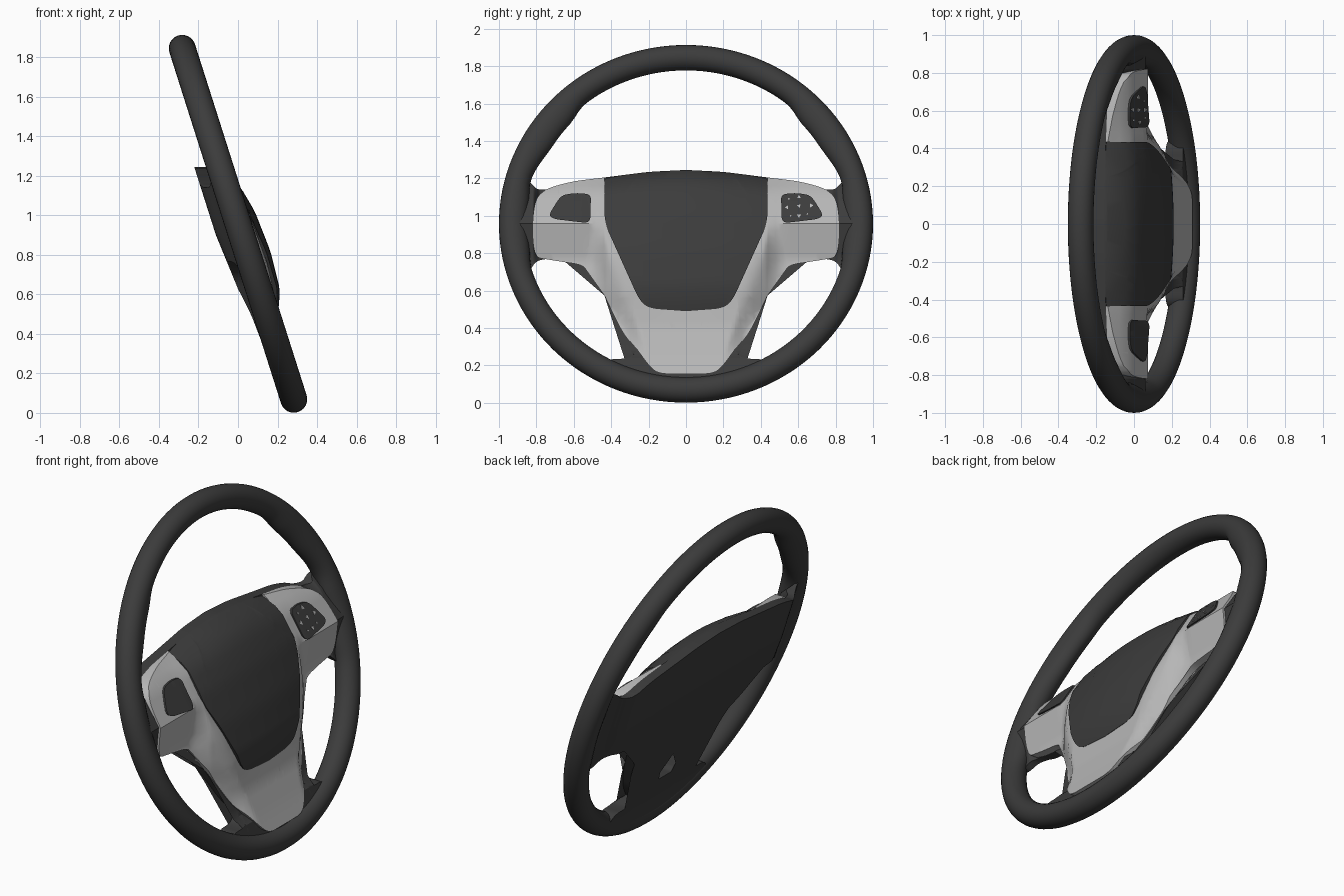
import bpy, bmesh, math
from mathutils import Vector

if "Cube" in bpy.data.objects:
    bpy.data.objects.remove(bpy.data.objects["Cube"])

TILT, MID = 0.318, 0.957          # lean of the wheel plane, height of its centre


def material(name, v):
    m = bpy.data.materials.new(name)
    m.diffuse_color = (v, v, v, 1)
    m.use_nodes = True
    m.node_tree.nodes["Principled BSDF"].inputs["Base Color"].default_value = m.diffuse_color
    return m


DARK, SILVER, ICON = material("dark", 0.045), material("silver", 0.47), material("icon", 0.5)


def interp(x, *pts):
    pts = sorted(pts)
    if x <= pts[0][0]:
        return pts[0][1]
    for (a, u), (b, v) in zip(pts, pts[1:]):
        if x <= b:
            return u + (v - u) * (x - a) / (b - a)
    return pts[-1][1]


def step(x, a, b):
    t = min(1, max(0, (x - a) / (b - a)))
    return t * t * (3 - 2 * t)


def rounded(pts, cut=0.03):
    """Corner-cut an open path, keeping its ends."""
    for _ in range(3):
        out = [pts[0]]
        for i in range(len(pts) - 1):
            a, b = Vector(pts[i]), Vector(pts[i + 1])
            t = min(0.25, cut / max((b - a).length, 1e-6))
            if i > 0:
                out.append(tuple(a.lerp(b, t)))
            if i < len(pts) - 2:
                out.append(tuple(a.lerp(b, 1 - t)))
        pts, cut = out + [pts[-1]], cut * 0.4
    return pts


def finish(name, bm, mat, mirror=False, angle=30):
    bmesh.ops.recalc_face_normals(bm, faces=bm.faces)
    me = bpy.data.meshes.new(name)
    bm.to_mesh(me)
    bm.free()
    ob = bpy.data.objects.new(name, me)
    me.materials.append(mat)
    bpy.context.collection.objects.link(ob)
    bpy.ops.object.select_all(action='DESELECT')
    ob.select_set(True)
    bpy.context.view_layer.objects.active = ob
    bpy.ops.object.shade_smooth_by_angle(angle=math.radians(angle))
    if mirror:
        mod = ob.modifiers.new("mirror", 'MIRROR')
        mod.use_axis = (False, True, False)
    return ob


def panel(name, paths, front, back, mat, mirror=True):
    """Solid from a (y, z) outline with front and back depth functions."""
    pts = []
    for p in (q for path in paths for q in path):
        if not pts or (Vector(p) - Vector(pts[-1])).length > 1e-4:
            pts.append(p)
    if (Vector(pts[0]) - Vector(pts[-1])).length < 1e-4:
        pts.pop()
    bm = bmesh.new()
    bm.faces.new([bm.verts.new((0, y, z)) for y, z in pts])
    bmesh.ops.triangulate(bm, faces=bm.faces[:])
    cuts = [((0, 0.04 * i, 0), (0, 1, 0)) for i in range(1, 24)]
    cuts += [((0, 0, 0.04 * i), (0, 0, 1)) for i in range(2, 32)]
    for co, no in cuts:
        bmesh.ops.bisect_plane(bm, geom=bm.verts[:] + bm.edges[:] + bm.faces[:],
                               dist=1e-5, plane_co=co, plane_no=no)
    base = bm.verts[:]
    new = bmesh.ops.extrude_face_region(bm, geom=bm.faces[:], use_keep_orig=True)
    tops = [g for g in new["geom"] if isinstance(g, bmesh.types.BMVert)]
    for verts, depth in ((base, back), (tops, front)):
        for v in verts:
            v.co.x = -TILT * (v.co.z - MID) + depth(v.co.y, v.co.z)
    if mirror:
        seam = [f for f in bm.faces if all(abs(v.co.y) < 1e-4 for v in f.verts)]
        bmesh.ops.delete(bm, geom=seam, context='FACES_ONLY')
    return finish(name, bm, mat, mirror)


# Depth functions, measured from the tilted wheel plane
def back_d(y, z):
    d = interp(z, (1.25, -.13), (.9, -.13), (.63, -.105), (.5, -.08), (.2, -.06))
    return d + (-.05 - d) * step(y, .7, .88)


def seat_d(y, z):
    return back_d(y, z) + .06 * (1 - step(y, .7, .88)) + .02 * step(y, .7, .88)


def trim_d(y, z):
    wing = interp(z, (1.21, -.065), (1.18, -.03), (1.12, .02), (.96, .075), (.76, -.01))
    arm = interp(z, (1.21, -.065), (1.12, .03), (.96, .075), (.75, .085), (.6, .07),
                 (.5, .05), (.4, .035), (.25, .045), (.155, .055))
    arm -= .6 * max(0, y - (.2 + .371 * (z - .25))) * step(z, .2, .35)
    w = step(y, .42, .54)
    return max(wing * w + arm * (1 - w), seat_d(y, z) + .005)


def pad_d(y, z):
    s = (y / .435) ** 2
    return interp(z + .04 * s * step(z, .9, 1.2), (1.245, -.06), (1.225, -.01), (1.2, .03),
                  (1.15, .07), (1.02, .105), (.82, .12), (.63, .107), (.54, .075),
                  (.49, .05)) - .03 * s


def shell_d(y, z):
    d, t = seat_d(y, z), trim_d(y, z) - .012
    d += (t - d) * step(y, .78, .82)
    return d + (.03 - d) * (1 - step(z, .24, .28))


# Outlines of one half, read as (y, z)
pad_top = rounded([(0, 1.245), (.2, 1.235), (.435, 1.205)])
wing_top = rounded([(.435, 1.205), (.6, 1.185), (.7, 1.16), (.75, 1.14)])
wing_end = rounded([(.75, 1.14), (.8, 1.1), (.82, 1.0), (.82, .85), (.8, .775), (.75, .768)])
arm_edge = rounded([(.75, .768), (.65, .752), (.556, .738), (.49, .685), (.42, .54),
                    (.33, .364), (.26, .283)])
foot = rounded([(.26, .283), (.2, .2), (.15, .155), (0, .155)])
window = rounded([(0, .455), (.12, .455), (.12, .41), (.08, .315), (0, .315)], .015)
border = rounded([(.435, 1.205), (.435, .96), (.25, .55), (.2, .505), (0, .49)])
collar = rounded([(.75, 1.14), (.8, 1.14), (.83, 1.18), (.9, 1.2), (.93, 1.0), (.9, .72),
                  (.84, .7), (.8, .76), (.75, .768)])
lower_foot = rounded([(.26, .283), (.29, .245), (.33, .235), (.41, .235), (.45, .19),
                      (.3, .1), (0, .07)])

# Rear shell, silver spoke trim and airbag cover
panel("rear_shell", [pad_top, wing_top, collar, arm_edge, lower_foot, window[::-1]],
      shell_d, back_d, DARK)
panel("spoke_trim", [border, window, foot[::-1], arm_edge[::-1], wing_end[::-1], wing_top[::-1]],
      trim_d, seat_d, SILVER)
panel("airbag_cover", [pad_top, border], pad_d, seat_d, DARK)

# Button pads on both spokes
pad = [(.51, 1.04), (.508, 1.115), (.59, 1.122), (.665, 1.11), (.7, 1.06), (.735, 1.0),
       (.7, .982), (.6, .97), (.53, .962), (.51, .98), (.51, 1.04)]
panel("button_pad", [rounded(pad, .015)], lambda y, z: trim_d(y, z) + .01,
      lambda y, z: trim_d(y, z) - .02, DARK)

# Arrow marks on the right-hand pad
marks = [(.604, 1.1, 90), (.604, 1.0, 270), (.54, 1.045, 180), (.67, 1.055, 0),
         (.604, 1.053, 45), (.55, 1.09, 135), (.56, 1.0, 225), (.65, 1.01, 315)]
for i, (y, z, a) in enumerate(marks):
    r = .012 if i < 5 else .006
    tri = [(y + r * math.cos(math.radians(a + k)), z + r * math.sin(math.radians(a + k)))
           for k in (0, 120, 240)]
    panel(f"arrow_mark_{i + 1}", [tri], lambda y, z: trim_d(y, z) + .014,
          lambda y, z: trim_d(y, z) + .004, ICON, mirror=False)


# Rim: swept ring, thickened inwards at the thumb grips and spokes
def swell(deg):
    grip = .42 * step(deg, 16, 32) * (1 - step(deg, 42, 52))
    return grip + .25 * step(deg, -18, -8) * (1 - step(deg, 8, 16))


bm = bmesh.new()
N, M, R, r = 128, 24, .932, .068
up = Vector((-TILT, 0, 1)).normalized()
nor = Vector((1, 0, TILT)).normalized()
rings = []
for i in range(N):
    t = 2 * math.pi * i / N
    a, b = math.cos(t), math.sin(t)
    g = swell(math.degrees(math.atan2(b, abs(a))))
    ring = []
    for j in range(M):
        p = 2 * math.pi * j / M
        c = math.cos(p)
        rad = R + r * c * (1 + g if c < 0 else 1)
        ring.append(bm.verts.new(Vector((0, a * rad, MID + 0)) + up * (b * rad)
                                 + nor * (r * math.sin(p))))
    rings.append(ring)
for i in range(N):
    for j in range(M):
        A, B, k = rings[i], rings[(i + 1) % N], (j + 1) % M
        bm.faces.new((A[j], B[j], B[k], A[k]))
finish("rim", bm, DARK, angle=50)
